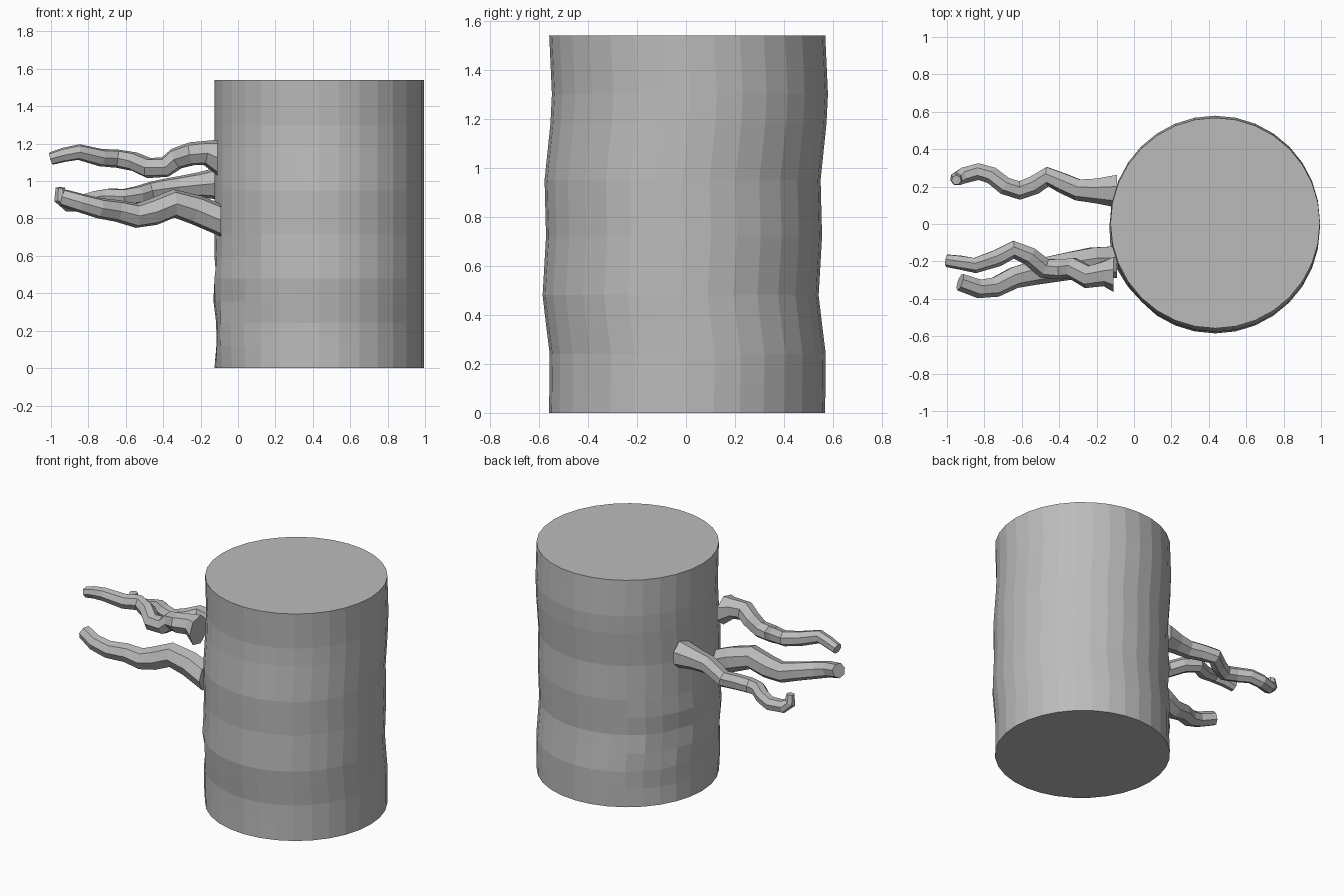
import bpy, bmesh, math, random
from mathutils import Vector

if "Cube" in bpy.data.objects:
    bpy.data.objects.remove(bpy.data.objects["Cube"])

random.seed(4)
bark = bpy.data.materials.new("grey bark")
bark.diffuse_color = (0.5, 0.5, 0.5, 1)
bark.use_nodes = True
bark.node_tree.nodes["Principled BSDF"].inputs["Base Color"].default_value = bark.diffuse_color


def loft(name, rings):
    """Skin a list of equal-length vertex rings and cap both ends."""
    bm = bmesh.new()
    rows = [[bm.verts.new(p) for p in ring] for ring in rings]
    n = len(rows[0])
    for a, b in zip(rows, rows[1:]):
        for i in range(n):
            j = (i + 1) % n
            bm.faces.new((a[i], a[j], b[j], b[i]))
    bm.faces.new(rows[0][::-1])
    bm.faces.new(rows[-1])
    bmesh.ops.recalc_face_normals(bm, faces=bm.faces)
    me = bpy.data.meshes.new(name)
    bm.to_mesh(me)
    bm.free()
    me.materials.append(bark)
    ob = bpy.data.objects.new(name, me)
    bpy.context.collection.objects.link(ob)
    return ob


def branch(name, path, sides=7):
    """Faceted tube through (x, y, z, radius) points."""
    pts = [Vector(p[:3]) for p in path]
    rings = []
    side = Vector((0, 1, 0))
    for k, p in enumerate(pts):
        d = (pts[min(k + 1, len(pts) - 1)] - pts[max(k - 1, 0)]).normalized()
        if k == 0:
            d = Vector((-1, 0, 0))          # flat cut against the trunk
        side = (side - d * side.dot(d)).normalized()
        up = d.cross(side)
        rings.append([p + path[k][3] * (math.cos(t) * side + math.sin(t) * up)
                      for t in (math.tau * (i + 0.5) / sides for i in range(sides))])
    return loft(name, rings)


# trunk: wavy cylinder, rows of (z, y shift)
profile = [(0, .004), (.12, .006), (.24, .007), (.36, -.008), (.48, -.022),
           (.60, -.015), (.72, -.008), (.95, -.014), (1.18, .01), (1.3, .016), (1.54, .005)]
rings = []
for z, dy in profile:
    ring = []
    for i in range(32):
        a = math.tau * i / 32
        r = 0.56
        if 0 < z < 0.7 and math.cos(a) < -0.6:   # rougher bark, low on the branch side
            r += random.uniform(-.012, .012)
        ring.append((0.434 + r * math.cos(a), dy + (r + .003) * math.sin(a), z))
    rings.append(ring)
loft("trunk", rings)

# three crooked branches on the left
branch("upper_branch", [
    (-.11, -.265, 1.125, .098), (-.17, -.265, 1.15, .068), (-.25, -.28, 1.145, .064),
    (-.33, -.235, 1.12, .06), (-.39, -.24, 1.075, .056), (-.48, -.235, 1.07, .056),
    (-.56, -.17, 1.105, .052), (-.645, -.135, 1.12, .05), (-.73, -.18, 1.125, .048),
    (-.85, -.22, 1.155, .043), (-.93, -.205, 1.14, .039), (-1.0, -.195, 1.12, .035)])
branch("lower_branch", [
    (-.09, -.2, .79, .09), (-.22, -.2, .845, .082), (-.34, -.22, .88, .078),
    (-.45, -.24, .835, .074), (-.54, -.26, .815, .067), (-.64, -.285, .84, .06),
    (-.74, -.335, .855, .056), (-.83, -.345, .88, .052), (-.93, -.31, .91, .048)])
branch("back_branch", [
    (-.09, .18, .99, .092), (-.2, .18, .98, .07), (-.3, .185, .97, .06),
    (-.38, .22, .96, .056), (-.46, .255, .945, .054), (-.53, .21, .925, .052),
    (-.61, .18, .91, .051), (-.69, .205, .915, .049), (-.76, .26, .905, .047),
    (-.83, .28, .885, .046), (-.91, .26, .88, .044), (-.95, .24, .91, .037),
    (-.95, .235, .965, .026)])
